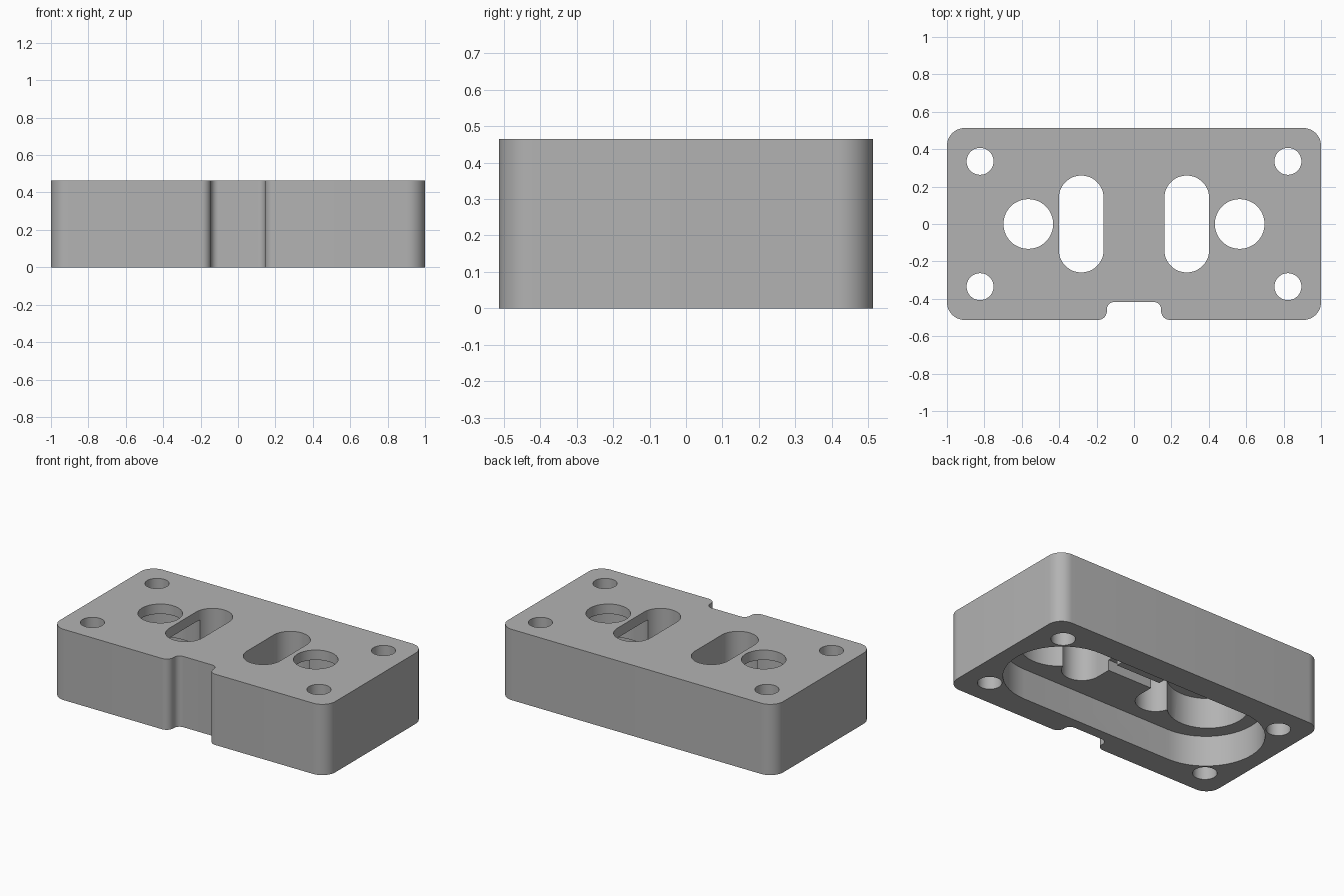
import bpy, bmesh, math
from mathutils import Vector

cube = bpy.data.objects.get("Cube")
if cube:
    bpy.data.objects.remove(cube, do_unlink=True)

HEIGHT = 0.465
LOW, HIGH = -0.1, HEIGHT + 0.1
POCKET_TOP, CHANNEL_TOP, BORE_TOP = 0.2, 0.27, 0.4

metal = bpy.data.materials.new("Plain grey")
metal.use_nodes = True
grey = (0.45, 0.45, 0.45, 1)
metal.diffuse_color = grey
metal.node_tree.nodes["Principled BSDF"].inputs["Base Color"].default_value = grey


def rounded(corners, steps=12):
    """Fillet each (x, y, radius) corner of a closed outline."""
    points = []
    for i, (x, y, r) in enumerate(corners):
        p = Vector((x, y))
        if r == 0:
            points.append(p)
            continue
        a = (Vector(corners[i - 1][:2]) - p).normalized()
        b = (Vector(corners[(i + 1) % len(corners)][:2]) - p).normalized()
        # every corner is square, so the arc centre is r along both edges
        centre = p + (a + b) * r
        for k in range(steps + 1):
            t = k / steps * math.pi / 2
            points.append(centre - b * r * math.cos(t) - a * r * math.sin(t))
    return points


def box(x, y, hx, hy, r):
    return rounded([(x - hx, y - hy, r), (x + hx, y - hy, r),
                    (x + hx, y + hy, r), (x - hx, y + hy, r)])


def extrude(name, outline, z0, z1):
    """Turn a closed outline into a solid prism."""
    bm = bmesh.new()
    verts = [bm.verts.new((p.x, p.y, z0)) for p in outline]
    bmesh.ops.remove_doubles(bm, verts=verts, dist=1e-4)
    face = bm.faces.new(list(bm.verts))
    top = bmesh.ops.extrude_face_region(bm, geom=[face])["geom"]
    moved = [g for g in top if isinstance(g, bmesh.types.BMVert)]
    bmesh.ops.translate(bm, verts=moved, vec=(0, 0, z1 - z0))
    bmesh.ops.recalc_face_normals(bm, faces=bm.faces)
    mesh = bpy.data.meshes.new(name)
    bm.to_mesh(mesh)
    bm.free()
    mesh.materials.append(metal)
    obj = bpy.data.objects.new(name, mesh)
    bpy.context.collection.objects.link(obj)
    return obj


# Block with rounded corners and a filleted notch in the front
hy, notch_x, notch_y = 0.513, 0.145, -0.417
block = extrude("block", rounded([
    (-1, -hy, 0.095), (-notch_x, -hy, 0.048), (-notch_x, notch_y, 0.04),
    (notch_x, notch_y, 0.04), (notch_x, -hy, 0.048), (1, -hy, 0.095),
    (1, hy, 0.095), (-1, hy, 0.095)]), 0, HEIGHT)

# Underside pocket and the small channel joining the two slots
cutters = [
    extrude("pocket_cutter", box(0, 0, 0.897, 0.347, 0.347), LOW, POCKET_TOP),
    extrude("channel_cutter", box(0, 0, 0.25, 0.038, 0), 0.1, CHANNEL_TOP),
]
for side in (-1, 1):
    # Round hole with a wide bore beneath it, and the long slot beside it
    x = side * 0.565
    cutters.append(extrude("bore_cutter", box(x, 0, 0.24, 0.24, 0.24), 0.1, BORE_TOP))
    cutters.append(extrude("hole_cutter", box(x, 0, 0.133, 0.133, 0.133), 0.1, HIGH))
    cutters.append(extrude("slot_cutter", box(side * 0.282, 0, 0.12, 0.259, 0.12), 0.1, HIGH))
    # Corner screw holes
    for end in (-1, 1):
        cutters.append(extrude("screw_cutter",
                               box(side * 0.823, end * 0.335, 0.072, 0.072, 0.072), LOW, HIGH))

# Cut every opening, then discard the cutters
bpy.ops.object.select_all(action="DESELECT")
bpy.context.view_layer.objects.active = block
block.select_set(True)
for cutter in cutters:
    cutter.hide_render = True
    mod = block.modifiers.new("cut", "BOOLEAN")
    mod.operation = "DIFFERENCE"
    mod.solver = "EXACT"
    mod.object = cutter
    bpy.ops.object.modifier_apply(modifier=mod.name)
    bpy.data.objects.remove(cutter, do_unlink=True)

bpy.ops.object.shade_smooth_by_angle(angle=math.radians(30))
